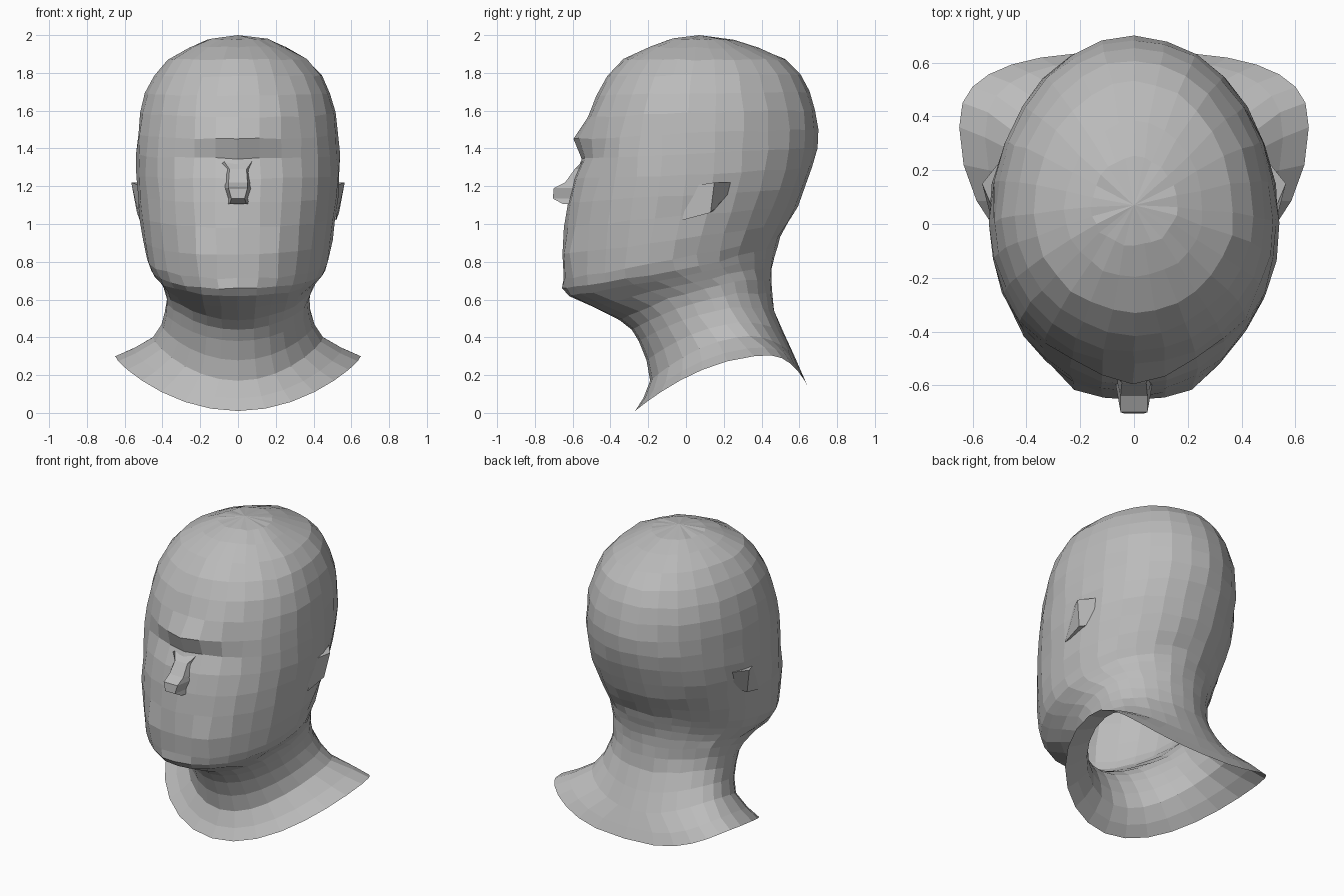
import bpy, bmesh, math, random
from mathutils import Vector

random.seed(4)
SEGMENTS = 28

cube = bpy.data.objects.get("Cube")
if cube:
    bpy.data.objects.remove(cube, do_unlink=True)

grey = bpy.data.materials.new("clay grey")
grey.use_nodes = True
colour = (0.5, 0.5, 0.5, 1)
grey.diffuse_color = colour
grey.node_tree.nodes["Principled BSDF"].inputs["Base Color"].default_value = colour


def finish(name, bm):
    bmesh.ops.recalc_face_normals(bm, faces=bm.faces)
    mesh = bpy.data.meshes.new(name)
    bm.to_mesh(mesh)
    bm.free()
    mesh.materials.append(grey)
    obj = bpy.data.objects.new(name, mesh)
    bpy.context.collection.objects.link(obj)
    return obj


# Key sections: half width, side y, side z, front y, front z, back y, back z
neck_sections = [
    (.65, .36, .30, -.27, .01, .64, .15),
    (.45, .27, .40, -.19, .17, .57, .31),
    (.385, .16, .54, -.25, .38, .47, .54),
    (.39, .10, .66, -.35, .49, .45, .70),
]
head_sections = [
    (.435, -.02, .72, -.62, .62, .47, .83),
    (.48, -.07, .81, -.65, .71, .50, .93),
    (.52, -.03, 1.04, -.645, .98, .59, 1.09),
    (.54, 0, 1.26, -.60, 1.24, .67, 1.30),
    (.53, 0, 1.48, -.56, 1.45, .70, 1.50),
    (.49, .02, 1.69, -.475, 1.68, .655, 1.70),
    (.37, .04, 1.87, -.33, 1.87, .53, 1.87),
    (.16, .06, 1.975, -.08, 1.98, .25, 1.975),
]


def spline(a, b, c, d, t):
    return b + t / 2 * (c - a + t * (2*a - 5*b + 4*c - d + t * (3*(b - c) + d - a)))


def refine(keys):
    rings = []
    for i in range(len(keys) - 1):
        near = [keys[max(0, min(len(keys) - 1, i + k))] for k in (-1, 0, 1, 2)]
        for t in (0, .5):
            rings.append([spline(*v, t) for v in zip(*near)])
    return rings + [keys[-1]]


def falloff(value, centre, radius):
    return max(0, 1 - abs(value - centre) / radius)


def section_point(section, angle):
    w, side_y, side_z, front_y, front_z, back_y, back_z = section
    s, c = math.sin(angle), math.cos(angle)
    end_y = front_y if c > 0 else back_y
    # the shoulders are squarer at the back
    power = .75 if c < 0 and side_z < .36 else 1
    x = w * math.copysign(abs(s) ** power, s)
    y = side_y + (end_y - side_y) * abs(c) ** power
    z = side_z + c * (front_z - back_z) / 2 + c * c * ((front_z + back_z) / 2 - side_z)
    return Vector((x, y, z))


def sculpt(p):
    """Brow ridge, eye hollows and mouth corners, then slight hand-shaped facets."""
    if p.y < -.25 and p.z > .6:
        ax = abs(p.x)
        p.y -= .035 * falloff(p.z, 1.45, .09) * falloff(ax, 0, .3)
        p.y += .045 * falloff(p.z, 1.35, .10) * falloff(ax, .08, .25)
        p.y += .04 * falloff(p.z, 1.36, .2) * falloff(ax, .28, .10)
        p.y -= .03 * falloff(p.z, .82, .12) * falloff(ax, .2, .12)
    if p.z > .5:
        p += Vector([random.uniform(-.005, .005) for _ in range(3)])
    return p


# Head and neck: one open shell lofted through the sections
bm = bmesh.new()
previous = None
for section in refine(neck_sections + head_sections):
    ring = [bm.verts.new(sculpt(section_point(section, math.tau * i / SEGMENTS)))
            for i in range(SEGMENTS)]
    if previous:
        for i in range(SEGMENTS):
            j = (i + 1) % SEGMENTS
            bm.faces.new((previous[i], previous[j], ring[j], ring[i]))
    previous = ring
crown = bm.verts.new((0, .07, 2))
for i in range(SEGMENTS):
    bm.faces.new((previous[i], previous[(i + 1) % SEGMENTS], crown))
finish("head_and_neck", bm)

# Nose: a faceted bridge, tip and underside, as (half width, y, z)
nose_profile = [(.08, -.54, 1.34), (.045, -.59, 1.29), (.05, -.64, 1.22),
                (.05, -.70, 1.19), (.035, -.705, 1.135), (.045, -.65, 1.105)]
bm = bmesh.new()
previous = None
for w, y, z in nose_profile:
    row = [bm.verts.new(p) for p in
           ((-w - .03, -.53, z), (-w, y, z), (w, y, z), (w + .03, -.53, z))]
    if previous:
        for i in range(3):
            bm.faces.new((previous[i], previous[i + 1], row[i + 1], row[i]))
    previous = row
bm.faces.new(previous)
finish("nose", bm)

# Ears: small wedges flush at the front, lifting off the head at the back
for name, side in (("left_ear", 1), ("right_ear", -1)):
    bm = bmesh.new()
    corners = [(.52, -.02, 1.02), (.51, .02, 1.20), (.565, .15, 1.22),
               (.535, .13, 1.06), (.46, .28, 1.22), (.46, .16, 1.08)]
    v = [bm.verts.new((side * x, y, z)) for x, y, z in corners]
    for face in ((0, 1, 2, 3), (3, 2, 4, 5), (1, 4, 2), (0, 3, 5)):
        bm.faces.new([v[i] for i in face])
    finish(name, bm)
